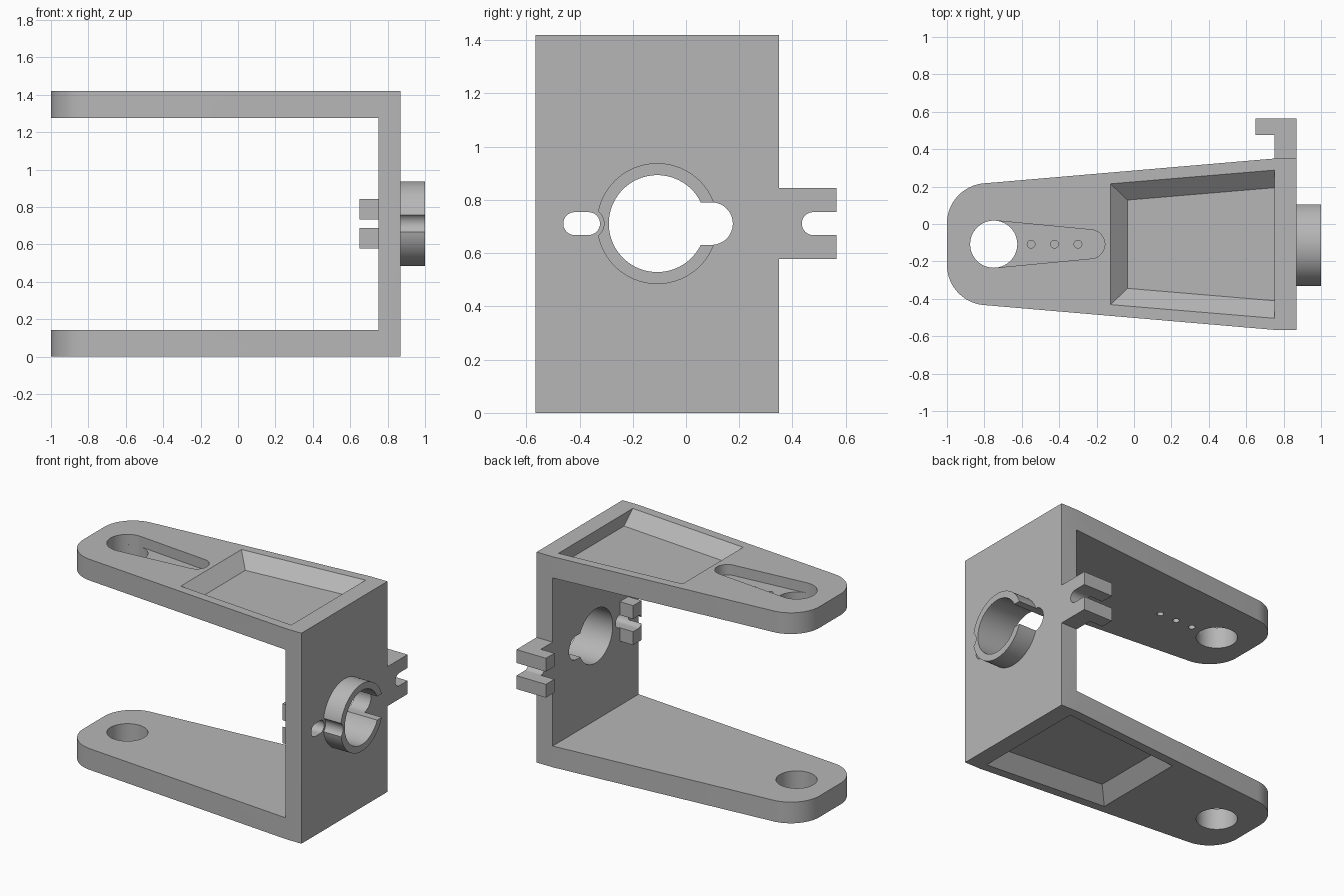
import bpy, bmesh, math
from mathutils import Vector

if "Cube" in bpy.data.objects:
    bpy.data.objects.remove(bpy.data.objects["Cube"], do_unlink=True)

HEIGHT, MID_Y, MID_Z = 1.42, -0.108, 0.711
ARM = 0.143                      # arm thickness
WALL_IN, WALL_OUT = 0.75, 0.87   # wall faces in x

grey = bpy.data.materials.new("plain_grey")
grey.use_nodes = True
grey.diffuse_color = (0.47, 0.47, 0.47, 1)
grey.node_tree.nodes["Principled BSDF"].inputs["Base Color"].default_value = grey.diffuse_color


def loft(name, lower, upper):
    """Closed solid between two matching loops of 3D points."""
    bm = bmesh.new()
    a = [bm.verts.new(p) for p in lower]
    b = [bm.verts.new(p) for p in upper]
    bm.faces.new(a)
    bm.faces.new(b)
    for i in range(len(a)):
        j = (i + 1) % len(a)
        bm.faces.new((a[i], a[j], b[j], b[i]))
    bmesh.ops.recalc_face_normals(bm, faces=bm.faces)
    mesh = bpy.data.meshes.new(name)
    bm.to_mesh(mesh)
    bm.free()
    mesh.materials.append(grey)
    obj = bpy.data.objects.new(name, mesh)
    bpy.context.collection.objects.link(obj)
    return obj


def prism(name, outline, axis, lo, hi):
    """Extrude an (x, y) outline along z, or a (y, z) outline along x."""
    def place(p, d):
        return (p[0], p[1], d) if axis == "z" else (d, p[0], p[1])
    return loft(name, [place(p, lo) for p in outline], [place(p, hi) for p in outline])


def box(name, x, y, z):
    return prism(name, [(x[0], y[0]), (x[1], y[0]), (x[1], y[1]), (x[0], y[1])], "z", *z)


def arc(cx, cy, r, start, end, steps):
    return [(cx + r * math.cos(start + (end - start) * i / steps),
             cy + r * math.sin(start + (end - start) * i / steps)) for i in range(steps + 1)]


def circle(cx, cy, r, steps=64):
    return arc(cx, cy, r, 0, math.tau, steps)[:-1]


def capsule(u0, r0, u1, r1, v):
    """Two circles on a line of constant v, wrapped by their tangents."""
    t = math.acos((r0 - r1) / (u1 - u0))
    return arc(u1, v, r1, -t, t, 24) + arc(u0, v, r0, t, math.tau - t, 32)


def boolean(target, tool, operation):
    mod = target.modifiers.new(operation.lower(), "BOOLEAN")
    mod.operation, mod.solver, mod.object = operation, "EXACT", tool
    bpy.context.view_layer.update()
    result = bpy.data.meshes.new_from_object(
        target.evaluated_get(bpy.context.evaluated_depsgraph_get()))
    target.modifiers.clear()
    target.data = result
    bpy.data.objects.remove(tool, do_unlink=True)


# Tapered plan with rounded free end, extruded to full height
half, slope, r = 0.458, 0.0855, 0.215
t = math.atan(slope)
cx = -1 + r
cy = half + slope * (cx - WALL_IN) - r / math.cos(t)
side = [(WALL_OUT, half), (WALL_IN, half)] + arc(cx, cy, r, math.pi / 2 + t, math.pi, 20)
plan = [(x, MID_Y + y) for x, y in side] + [(x, MID_Y - y) for x, y in reversed(side)]
bracket = prism("bracket", plan, "z", 0, HEIGHT)

# Open space between the two arms
boolean(bracket, box("gap", (-1.2, WALL_IN), (-1, 1), (ARM, HEIGHT - ARM)), "DIFFERENCE")

# Collar on the outer wall, with a small side notch
collar = prism("collar", circle(MID_Y, MID_Z, 0.227, 96), "x", 0.81, 1)
boolean(collar, prism("notch", circle(-0.365, MID_Z, 0.057, 48), "x", 0.7, 1.1), "DIFFERENCE")
boolean(bracket, collar, "UNION")

# Rear tab with its hook, and the hook pair inside the wall
tab_z = (0.578, 0.844)
outline = [(WALL_OUT, 0.3), (WALL_OUT, 0.565), (0.65, 0.565), (0.65, 0.475),
           (WALL_IN, 0.475), (WALL_IN, 0.3)]
boolean(bracket, prism("rear_tab", outline, "z", *tab_z), "UNION")
boolean(bracket, box("inner_hook", (0.65, 0.8), (-0.455, -0.365), tab_z), "UNION")

# Openings through wall, collar, hooks and tab
wall_cuts = [
    circle(MID_Y, MID_Z, 0.182, 96),
    capsule(MID_Y, 0.08, 0.096, 0.0799, MID_Z),
    capsule(-0.418, 0.043, -0.366, 0.0429, MID_Z),
    capsule(0.478, 0.043, 0.7, 0.0429, MID_Z),
]
for shape in wall_cuts:
    boolean(bracket, prism("wall_cut", shape, "x", 0.5, 1.2), "DIFFERENCE")

# Round hole in both arms, horn recess and screw holes in the upper arm
boolean(bracket, prism("arm_hole", circle(-0.75, MID_Y, 0.126), "z", -0.1, 1.6), "DIFFERENCE")
boolean(bracket, prism("horn_recess", capsule(-0.75, 0.126, -0.233, 0.077, MID_Y),
                       "z", HEIGHT - 0.07, 1.6), "DIFFERENCE")
for x in (-0.55, -0.425, -0.3):
    boolean(bracket, prism("screw_hole", circle(x, MID_Y, 0.021, 24), "z", 1.1, 1.6), "DIFFERENCE")

# Sloped pocket on the outside of each arm
rim = [(-0.125, 0.323), (WALL_IN, 0.396)]
floor = [(-0.035, 0.236), (WALL_IN, 0.302)]
depth = 0.083


def quad(pair, z):
    return [Vector((x, MID_Y + s * y, z)) for s, pts in ((1, pair), (-1, pair[::-1])) for x, y in pts]


for flip in (False, True):
    low, top = quad(floor, HEIGHT - depth), quad(rim, HEIGHT)
    top = [a + (a - b) * 0.25 for a, b in zip(top, low)]
    if flip:
        for p in low + top:
            p.z = HEIGHT - p.z
    boolean(bracket, loft("pocket", low, top), "DIFFERENCE")

# Smooth curved walls, keep the edges crisp
bpy.ops.object.select_all(action="DESELECT")
bracket.select_set(True)
bpy.context.view_layer.objects.active = bracket
bpy.ops.object.shade_smooth_by_angle(angle=math.radians(25))
